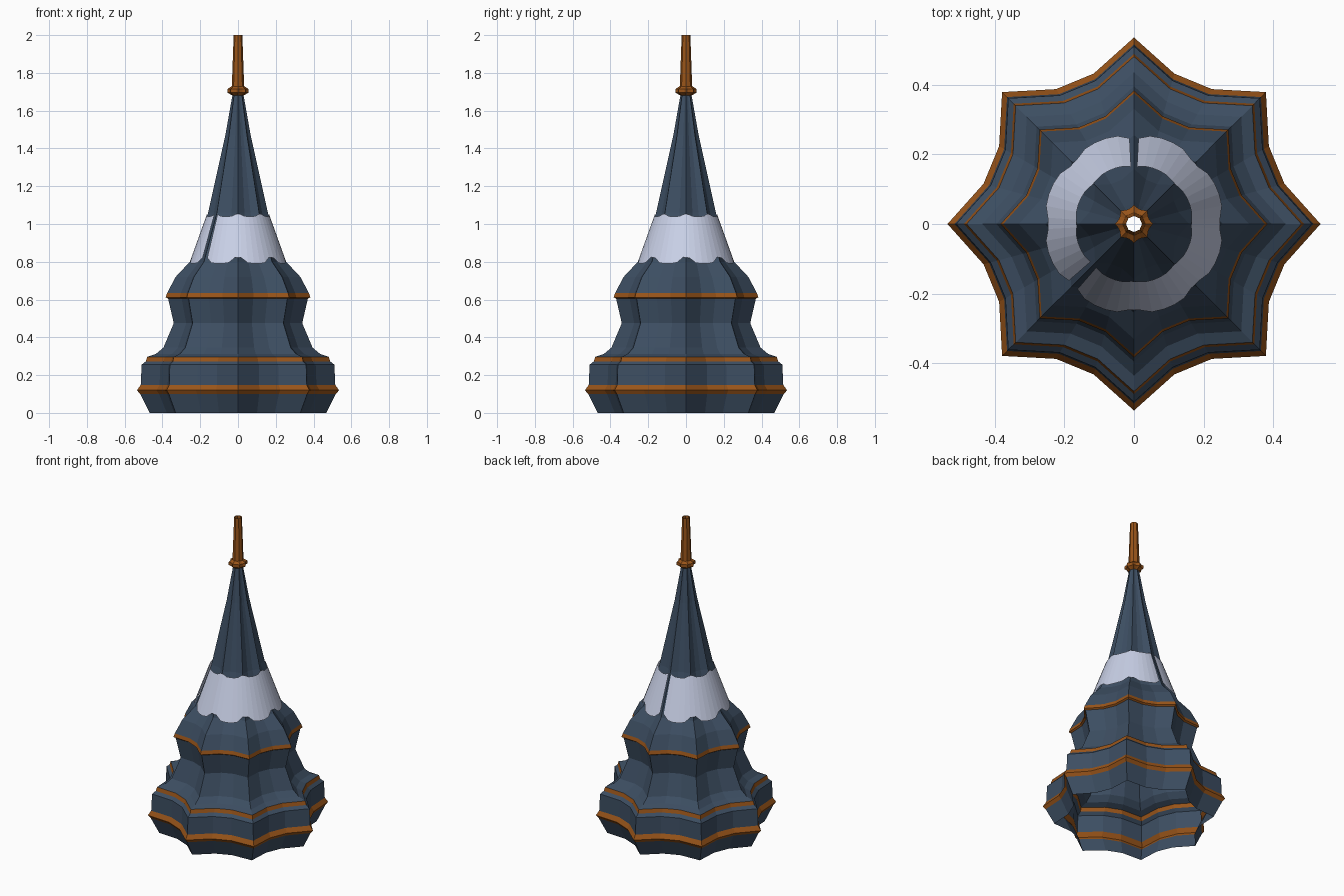
import bpy, bmesh, math

cube = bpy.data.objects.get("Cube")
if cube:
    bpy.data.objects.remove(cube, do_unlink=True)


def make_material(name, rgb):
    mat = bpy.data.materials.new(name)
    mat.use_nodes = True
    mat.diffuse_color = (*rgb, 1)
    mat.node_tree.nodes["Principled BSDF"].inputs["Base Color"].default_value = (*rgb, 1)
    return mat


slate = make_material("slate blue", (0.046, 0.076, 0.122))
copper = make_material("copper", (0.32, 0.09, 0.010))
snow = make_material("pale snow", (0.60, 0.65, 0.82))

POINTS = 8          # ridges around the roof
SIDES = POINTS * 3  # one ridge and two valley corners per lobe


def make_object(name, bm, mats):
    mesh = bpy.data.meshes.new(name)
    bm.to_mesh(mesh)
    bm.free()
    for mat in mats:
        mesh.materials.append(mat)
    obj = bpy.data.objects.new(name, mesh)
    bpy.context.collection.objects.link(obj)
    return obj


def star_lathe(name, profile, mats, valley=0.835, trims=()):
    """Open star-shaped shell from (radius, z); trims are z ranges using the second material."""
    bm = bmesh.new()
    rings = []
    for radius, z in profile:
        ring = []
        for i in range(SIDES):
            a = math.tau * i / SIDES
            r = radius * (valley if i % 3 else 1)
            ring.append(bm.verts.new((r * math.cos(a), r * math.sin(a), z)))
        rings.append(ring)
    for low, high in zip(rings, rings[1:]):
        mid = (low[0].co.z + high[0].co.z) / 2
        for i in range(SIDES):
            j = (i + 1) % SIDES
            face = bm.faces.new((low[i], low[j], high[j], high[i]))
            face.material_index = int(any(a < mid < b for a, b in trims))
    return make_object(name, bm, mats)


# Roof shell with three trim bands
roof = [(0.467, 0), (0.518, 0.10), (0.535, 0.12), (0.515, 0.148), (0.51, 0.255),
        (0.488, 0.273), (0.48, 0.297), (0.435, 0.312), (0.395, 0.345), (0.34, 0.475),
        (0.37, 0.605), (0.383, 0.612), (0.375, 0.635), (0.33, 0.72), (0.255, 0.80),
        (0.158, 1.06), (0.067, 1.47), (0.028, 1.69)]
star_lathe("roof", roof, [slate, copper],
           trims=[(0.10, 0.148), (0.273, 0.297), (0.605, 0.635)])

# Collar and mast
star_lathe("spire_collar", [(0.03, 1.68), (0.055, 1.695), (0.055, 1.715), (0.03, 1.732)], [copper])
star_lathe("spire_mast", [(0.033, 1.72), (0.023, 2.0)], [copper], valley=0.93)


# Snow wrap: round shells split at the back and front-left ridges
def snow_wrap(name, start, end):
    bm = bmesh.new()
    count = round((end - start) / 7.5)
    columns = []
    for i in range(count + 1):
        deg = start + (end - start) * i / count
        a = math.radians(deg)
        ridge = abs(math.cos(a * POINTS / 2)) ** 6
        low, high = 0.79 + 0.04 * ridge, 1.04 + 0.015 * ridge
        column = []
        for k in range(4):
            z = low + (high - low) * k / 3
            r = 0.259 - (z - 0.79) * 0.36
            column.append(bm.verts.new((r * math.cos(a), r * math.sin(a), z)))
        columns.append(column)
    for left, right in zip(columns, columns[1:]):
        for k in range(3):
            bm.faces.new((left[k], right[k], right[k + 1], left[k + 1]))
    make_object(name, bm, [snow])


snow_wrap("snow_wrap_left", 93, 221)
snow_wrap("snow_wrap_right", 229, 447)
